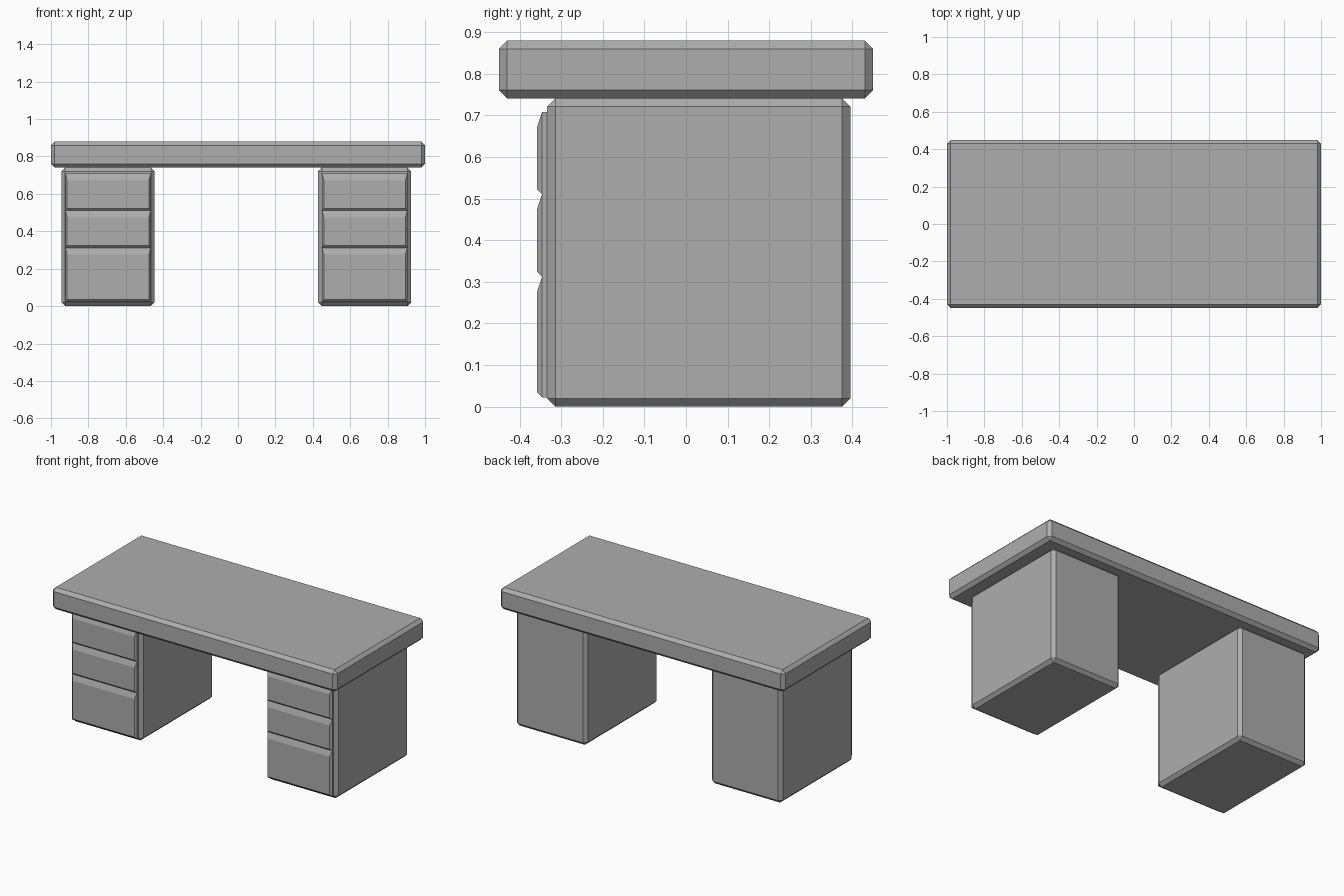
import bpy, bmesh

if "Cube" in bpy.data.objects:
    bpy.data.objects.remove(bpy.data.objects["Cube"])

# Dark grey finish shared by all parts
grey = bpy.data.materials.new("dark_grey")
grey.diffuse_color = (0.42, 0.42, 0.42, 1)
grey.use_nodes = True
grey.node_tree.nodes["Principled BSDF"].inputs["Base Color"].default_value = grey.diffuse_color


def block(name, lo, hi, chamfer):
    """Box between two corners with all edges chamfered."""
    bm = bmesh.new()
    bmesh.ops.create_cube(bm, size=1)
    for v in bm.verts:
        v.co = [(a + b) / 2 + c * (b - a) for a, b, c in zip(lo, hi, v.co)]
    bmesh.ops.bevel(bm, geom=bm.edges[:], offset=chamfer, segments=1,
                    profile=0.5, affect='EDGES')
    return finish(name, bm)


def drawer(name, x0, x1, z0, z1):
    """Thin slab whose front tapers, most strongly along the top edge."""
    bm = bmesh.new()
    # y, side inset, bottom inset, top inset
    sections = [(-0.325, 0, 0, 0), (-0.346, 0, 0, 0), (-0.358, 0.01, 0.012, 0.036)]
    loops = []
    for y, s, b, t in sections:
        loops.append([bm.verts.new(p) for p in (
            (x0 + s, y, z0 + b), (x1 - s, y, z0 + b),
            (x1 - s, y, z1 - t), (x0 + s, y, z1 - t))])
    for a, b in zip(loops, loops[1:]):
        for i in range(4):
            j = (i + 1) % 4
            bm.faces.new((a[i], a[j], b[j], b[i]))
    bm.faces.new(loops[0])
    bm.faces.new(loops[-1])
    bmesh.ops.recalc_face_normals(bm, faces=bm.faces[:])
    return finish(name, bm)


def finish(name, bm):
    mesh = bpy.data.meshes.new(name)
    bm.to_mesh(mesh)
    bm.free()
    mesh.materials.append(grey)
    obj = bpy.data.objects.new(name, mesh)
    bpy.context.collection.objects.link(obj)
    return obj


# Desk top
block("desk_top", (-1, -0.45, 0.741), (1, 0.45, 0.88), 0.02)

# Two pedestals, each with three drawer fronts
for side, cx in (("left", -0.695), ("right", 0.677)):
    block(side + "_pedestal", (cx - 0.249, -0.334, 0), (cx + 0.249, 0.395, 0.741), 0.02)
    for n, (z0, z1) in enumerate(((0.022, 0.312), (0.312, 0.511), (0.511, 0.708))):
        drawer(f"{side}_drawer_{n + 1}", cx - 0.228, cx + 0.228, z0, z1)
